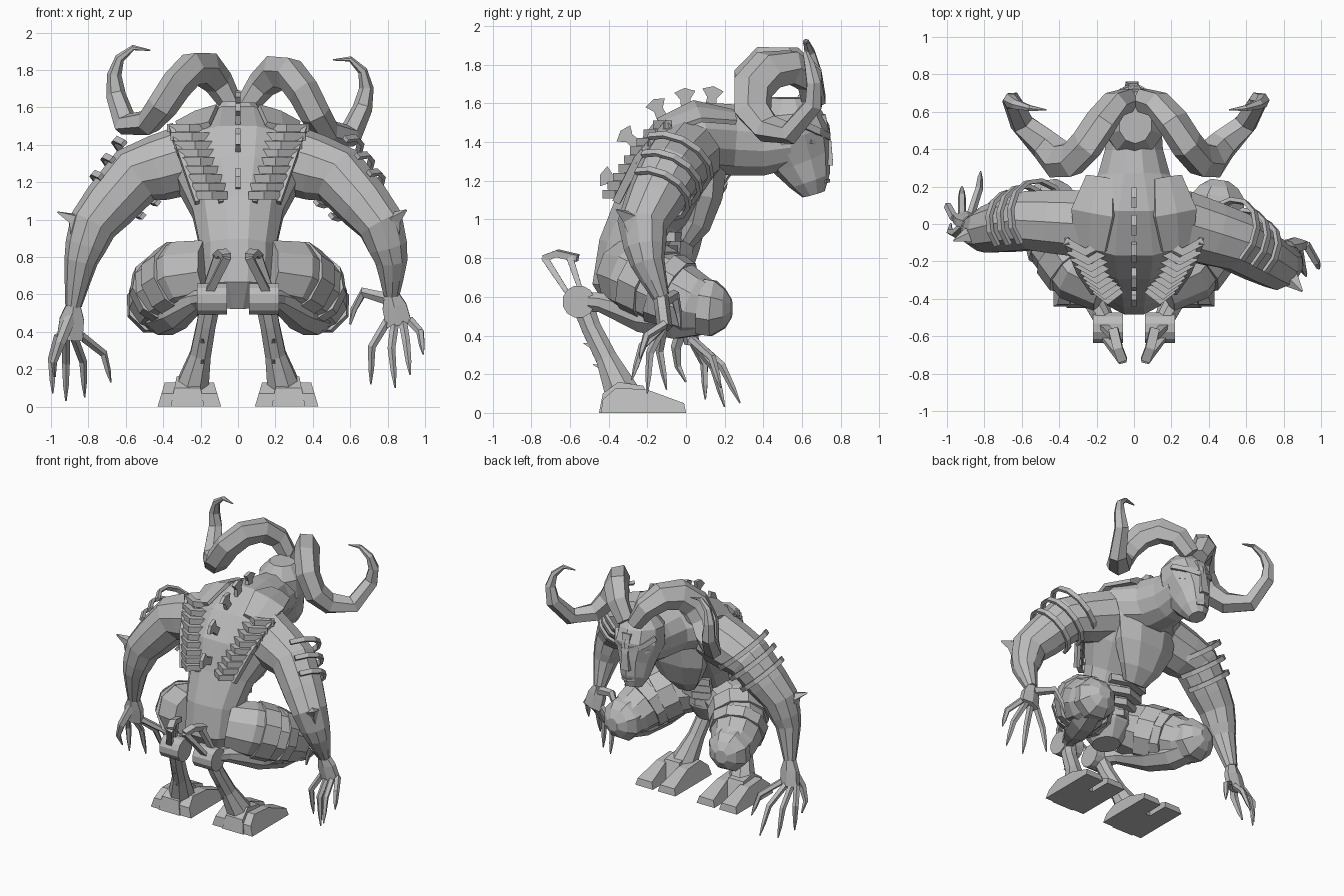
import bpy, bmesh, math
from mathutils import Vector, Matrix

cube = bpy.data.objects.get("Cube")
if cube:
    bpy.data.objects.remove(cube, do_unlink=True)

GREY = (0.5, 0.5, 0.5, 1)
clay = bpy.data.materials.new("clay_grey")
clay.use_nodes = True
clay.diffuse_color = GREY
clay.node_tree.nodes["Principled BSDF"].inputs["Base Color"].default_value = GREY
ACROSS, FORWARD, UP = Vector((1, 0, 0)), Vector((0, 1, 0)), Vector((0, 0, 1))


def vectors(*points):
    return [Vector(point) for point in points]


def sample(values, fraction):
    """Read a short list of values at a fraction of its length."""
    if len(values) == 1:
        return values[0]
    place = fraction * (len(values) - 1)
    index = min(int(place), len(values) - 2)
    return values[index] + (values[index + 1] - values[index]) * (place - index)


def finish(name, bm):
    bmesh.ops.recalc_face_normals(bm, faces=bm.faces)
    mesh = bpy.data.meshes.new(name)
    bm.to_mesh(mesh)
    bm.free()
    mesh.materials.append(clay)
    ob = bpy.data.objects.new(name, mesh)
    bpy.context.collection.objects.link(ob)
    return ob


def bridge(bm, rings):
    """Join equal rings of vertices into a closed solid."""
    for low, high in zip(rings, rings[1:]):
        for k in range(len(low)):
            n = (k + 1) % len(low)
            bm.faces.new((low[k], low[n], high[n], high[k]))
    bm.faces.new(rings[0])
    bm.faces.new(rings[-1])


def loft(name, points, widths, hint, sides=4, side=1, depths=None):
    """Skin along a path; hint is the axis along which widths are measured."""
    flip = Vector((side, 1, 1))
    path = [point * flip for point in points]
    last = len(path) - 1
    normal = hint * flip
    bm = bmesh.new()
    rings = []
    for i, point in enumerate(path):
        tangent = (path[min(i + 1, last)] - path[max(i - 1, 0)]).normalized()
        normal = (normal - tangent * normal.dot(tangent)).normalized()
        other = tangent.cross(normal)
        width = sample(widths, i / last)
        depth = sample(depths or widths, i / last)
        angles = [math.tau * (k + 0.5) / sides for k in range(sides)]
        rings.append([bm.verts.new(point + normal * width * math.cos(angle)
                                   + other * depth * math.sin(angle)) for angle in angles])
    bridge(bm, rings)
    return finish(name, bm)


def strap(name, centre, reach, sweep, thick, side=1):
    """Bar bent backward or forward at both ends."""
    centre = Vector(centre)
    ends = [centre + ACROSS * reach * sign + FORWARD * sweep for sign in (-1, 1)]
    return loft(name, [ends[0], centre, ends[1]], [thick], UP, side=side)


def prism(name, profile, x_in, x_out, lean=0, side=1):
    """Side profile of (y, z) pairs, extruded across x and narrowed upward."""
    bm = bmesh.new()
    bridge(bm, [[bm.verts.new((side * (x + lean * sign * z), y, z)) for y, z in profile]
                for x, sign in ((x_in, 1), (x_out, -1))])
    return finish(name, bm)


# Torso, hunched forward into the neck
loft("torso", vectors((0, -.3, .53), (0, -.31, .66), (0, -.29, .85), (0, -.2, 1.03),
                      (0, -.09, 1.2), (0, 0, 1.34), (0, .12, 1.42), (0, .26, 1.41),
                      (0, .4, 1.4), (0, .54, 1.41)),
     [.1, .2, .21, .25, .34, .39, .32, .2, .16, .15], ACROSS, 12,
     depths=[.1, .18, .17, .19, .25, .24, .2, .19, .18, .15])
loft("chest", vectors((0, .1, 1.27), (0, .1, 1.12), (0, .06, .97), (0, 0, .88)),
     [.27, .25, .17, .09], ACROSS, 8, depths=[.12, .05])
for i in range(4):
    strap(f"belly_band_{i}", (0, -.03 - .035 * i, .91 - .07 * i), .15 - .015 * i, -.05, .035)

# Spine fins, flared at the tip
FIN = vectors((-.03, -.04), (.03, -.04), (.025, .03), (.055, .07),
              (0, .09), (-.055, .07), (-.025, .03))
for i, (y, z, tilt) in enumerate([(-.36, 1.2, 70), (-.27, 1.4, 50), (-.13, 1.54, 25),
                                  (0, 1.59, 5), (.13, 1.6, -8)]):
    turn = Matrix.Rotation(math.radians(tilt), 2)
    prism(f"spine_fin_{i}", [Vector((y, z)) + turn @ corner for corner in FIN], -.013, .013)

# Head: tapering muzzle, nose, mouth, brows and eyes
head = [loft("skull", vectors((0, .66, 1.13), (0, .64, 1.2), (0, .6, 1.3), (0, .55, 1.43),
                              (0, .53, 1.55), (0, .53, 1.63)),
             [.06, .1, .12, .17, .16, .09], ACROSS, 10, depths=[.06, .11, .16, .2, .17, .1]),
        loft("nose", vectors((0, .7, 1.54), (0, .73, 1.4), (0, .74, 1.28)), [.05, .035, .05],
             ACROSS, depths=[.03]),
        strap("mouth", (0, .735, 1.2), .05, -.02, .013)]
for side, tag in ((1, "left"), (-1, "right")):
    head.append(loft(tag + "_brow", vectors((.02, .73, 1.43), (.11, .68, 1.46), (.16, .6, 1.5)),
                     [.025], UP, side=side))
    head.append(loft(tag + "_eye", vectors((.05, .715, 1.39), (.13, .64, 1.41)),
                     [.014], UP, side=side))
    # Ram horn: one sideways coil, then an upturned tip
    coil = []
    for k in range(8):
        angle = math.radians(-10 + 42 * k)
        coil.append(Vector((.04 + .07 * k + .02 * math.sin(angle / 2),
                            .5 + .165 * math.cos(angle), 1.64 + .165 * math.sin(angle))))
    coil[-1].x = .6
    tip = vectors((.66, .66, 1.63), (.675, .66, 1.74), (.65, .64, 1.83),
                  (.58, .62, 1.89), (.49, .61, 1.88))
    head.append(loft(tag + "_horn", coil + tip, [.07, .085, .08, .06, .035, .004], FORWARD, 6,
                     side, depths=[.06, .11, .11, .065, .03, .004]))
pivot = Matrix.Translation((0, 0, 1.5))
roll = pivot @ Matrix.Rotation(math.radians(3), 4, 'Y') @ pivot.inverted()
for part in head:
    part.data.transform(roll)


def build_arm(tag, side, joints, knuckle, tips, thumb, spike):
    """Arm from shoulder to claws; x points outward for either side."""
    shoulder, upper, elbow, forearm, wrist = joints
    # Round the bends by passing a parabola near each joint
    path = [shoulder]
    for before, joint, after in zip(joints, joints[1:], joints[2:]):
        path += [before.lerp(joint, .6), joint.lerp((before + after) / 2, .05)]
    path += [forearm.lerp(wrist, .5), wrist]
    loft(tag + "_arm", path, [.19, .165, .13, .09, .045], FORWARD, 10, side)
    loft(tag + "_palm", [wrist, wrist.lerp(knuckle, .4), knuckle], [.045, .075, .08],
         ACROSS, 6, side, depths=[.04])
    loft(tag + "_thumb", [wrist.lerp(knuckle, .2)] + thumb, [.035, .025, .006], FORWARD, 5, side)
    loft(tag + "_elbow_spike", [forearm, elbow.lerp(spike, .5), spike], [.05, .05, .005],
         FORWARD, side=side)
    for i, end in enumerate(tips):
        root = knuckle + Vector((.06 - .04 * i, 0, .02))
        bend = root.lerp(end, .5) + Vector((.02 - .02 * i, -.03 * side, .03))
        loft(f"{tag}_finger_{i}", [root, bend, bend.lerp(end, .6), end],
             [.024, .022, .016, .004], FORWARD, 5, side)
    # Open cuffs wrapped round the inner face of the upper arm
    axis = (elbow - upper).normalized()
    inward = Vector((.25, 1, .25))
    inward = (inward - axis * inward.dot(axis)).normalized()
    around = axis.cross(inward)
    for i in range(3):
        centre = upper.lerp(elbow, .3 * i - .2)
        angles = [math.radians(28 * k) for k in range(-4, 5)]
        arc = [centre + (inward * math.cos(angle) + around * math.sin(angle)) * (.205 - .015 * i)
               for angle in angles]
        loft(f"{tag}_arm_cuff_{i}", arc, [.024], axis, side=side, depths=[.016])


build_arm("left", 1,
          vectors((.24, 0, 1.33), (.54, -.09, 1.24), (.77, -.23, .97), (.82, -.2, .78),
                  (.82, -.13, .6)),
          Vector((.86, -.11, .44)),
          vectors((.99, -.24, .28), (.92, -.28, .17), (.84, -.2, .1), (.71, -.1, .12)),
          vectors((.67, -.06, .61), (.62, -.04, .52), (.6, -.03, .44)),
          Vector((.9, -.36, 1.05)))
build_arm("right", -1,
          vectors((.24, 0, 1.33), (.55, .02, 1.24), (.78, -.03, .97), (.84, -.04, .78),
                  (.88, 0, .54)),
          Vector((.9, .03, .36)),
          vectors((.99, .1, .07), (.92, .2, .03), (.82, .28, .05), (.68, .18, .13)),
          vectors((.95, -.05, .34), (.985, -.04, .24), (.98, 0, .16)),
          Vector((.965, -.09, 1.04)))

TOE = [(-.44, 0), (-.43, .07), (-.36, .13), (-.2, .12), (-.01, .05), (0, 0)]
HEEL = [(-.45, 0), (-.43, .1), (-.35, .16), (-.22, .14), (-.16, 0)]
THIGH = vectors((.14, -.3, .72), (.27, -.24, .7), (.38, -.1, .63), (.43, .04, .56), (.45, .17, .53))
THIGH_WIDTHS = [.18, .2, .195, .165, .115]
for side, tag in ((1, "left"), (-1, "right")):
    # Shoulder blade plate and the ribbed column down the back
    loft(tag + "_shoulder_plate", vectors((.23, -.13, 1.48), (.22, .06, 1.56), (.18, .25, 1.53)),
         [.1, .14, .09], ACROSS - UP / 2, 6, side, depths=[.025])
    for i in range(9):
        f = i / 8
        strap(f"{tag}_back_rib_{i}", (.26 - .12 * f, -.15 - .26 * f ** .8, 1.49 - .36 * f),
              .11 - .04 * f, .06, .03, side)
    for edge, shift in (("inner", -.09), ("outer", .1)):
        rail = vectors((.26, -.09, 1.5), (.21, -.25, 1.31), (.15, -.36, 1.09))
        rail = [point + ACROSS * shift * (1 - k / 6) for k, point in enumerate(rail)]
        loft(f"{tag}_rib_{edge}_rail", rail, [.018], ACROSS, side=side, depths=[.03])

    # Folded leg: thigh with armour, knee cap, shin running back to the hock
    loft(tag + "_thigh", THIGH, THIGH_WIDTHS, UP, 10, side)
    for place, spans in (("upper", (.28, .44)), ("lower", (.48, .6))):
        loft(f"{tag}_{place}_thigh_armour", [sample(THIGH, f) for f in spans],
             [sample(THIGH_WIDTHS, f) + .013 for f in spans], UP, 10, side)
    loft(tag + "_knee_cap", vectors((.44, .08, .55), (.45, .14, .54), (.455, .2, .54),
                                    (.46, .235, .54)), [.155, .155, .11, .05], UP, 8, side)
    loft(tag + "_shin", vectors((.44, .1, .5), (.39, -.05, .49), (.32, -.22, .51),
                                (.21, -.43, .57), (.15, -.54, .58)),
         [.1, .115, .1, .055, .05], UP, 8, side)
    loft(tag + "_hock", vectors((.06, -.555, .575), (.22, -.555, .575)), [.085], UP, 12, side)
    # Forked spur closed by a cross plate
    rear, front = vectors((.06, -.73, .8), (.11, -.6, .8))
    for place, base, end in (("rear", Vector((.16, -.6, .6)), rear),
                             ("front", Vector((.17, -.54, .62)), front)):
        loft(f"{tag}_spur_{place}", [base, end], [.03], ACROSS, side=side, depths=[.016, .025])
    loft(tag + "_spur_plate", [rear, rear.lerp(front, .5) + UP * .025, front + FORWARD * .04],
         [.035], ACROSS, side=side, depths=[.025])
    # Lower leg, rear thorns and split hoof
    loft(tag + "_lower_leg", vectors((.14, -.55, .6), (.17, -.49, .44), (.2, -.41, .28),
                                     (.25, -.32, .08)), [.06, .055, .06, .1], ACROSS, 8, side)
    for place, thorn in (("upper", Vector((.19, -.44, .33))), ("lower", Vector((.19, -.39, .22)))):
        loft(f"{tag}_{place}_leg_thorn", [thorn, thorn + Vector((0, -.09, .03))], [.035, .003],
             ACROSS, side=side)
    prism(tag + "_inner_toe", TOE, .09, .24, .3, side)
    prism(tag + "_outer_toe", TOE, .28, .43, .3, side)
    prism(tag + "_heel", HEEL, .18, .36, .2, side)
